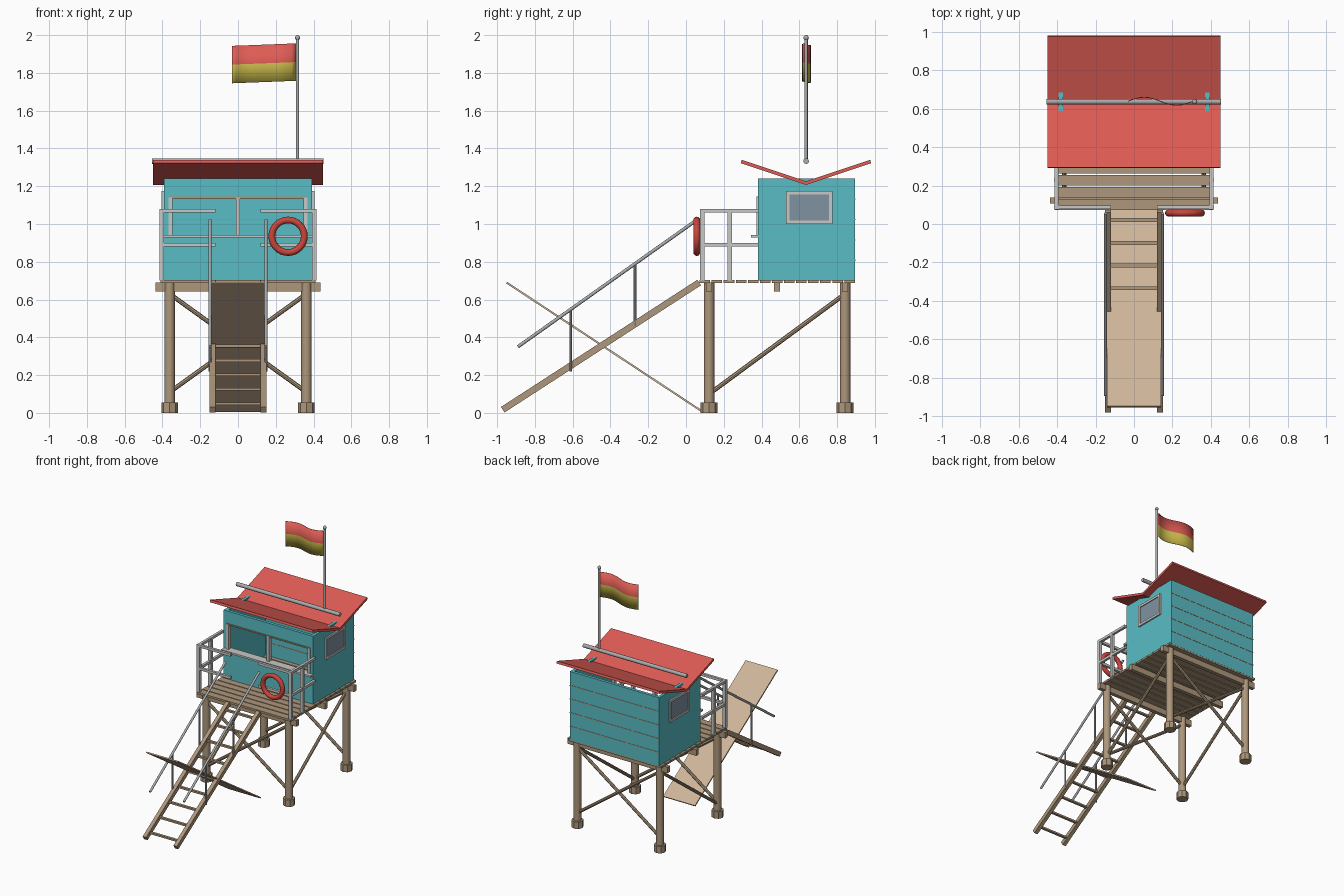
import bpy, bmesh, math
from mathutils import Vector, Matrix

cube = bpy.data.objects.get("Cube")
if cube:
    bpy.data.objects.remove(cube, do_unlink=True)


def material(name, rgb):
    m = bpy.data.materials.new(name)
    m.use_nodes = True
    m.diffuse_color = (*rgb, 1)
    m.node_tree.nodes["Principled BSDF"].inputs["Base Color"].default_value = (*rgb, 1)
    return m


TEAL = material("teal paint", (0.10, 0.51, 0.56))
RED = material("red paint", (0.73, 0.107, 0.089))
WOOD = material("weathered wood", (0.42, 0.31, 0.20))
PALE = material("pale wood", (0.61, 0.456, 0.314))
WHITE = material("light grey paint", (0.58, 0.58, 0.57))
METAL = material("grey metal", (0.40, 0.41, 0.42))
GLASS = material("blue grey glass", (0.21, 0.29, 0.36))
YELLOW = material("yellow cloth", (0.66, 0.55, 0.08))
BUOY = material("buoy red", (0.60, 0.06, 0.045))


def finish(name, bm, *mats, smooth=False):
    mesh = bpy.data.meshes.new(name)
    bm.to_mesh(mesh)
    bm.free()
    for m in mats:
        mesh.materials.append(m)
    ob = bpy.data.objects.new(name, mesh)
    bpy.context.collection.objects.link(ob)
    if smooth:
        bpy.ops.object.select_all(action='DESELECT')
        ob.select_set(True)
        bpy.context.view_layer.objects.active = ob
        bpy.ops.object.shade_smooth_by_angle(angle=math.radians(50))
    return ob


def box(name, mat, xs, ys, zs):
    """Box given by its extent along each axis."""
    lo, hi = Vector((xs[0], ys[0], zs[0])), Vector((xs[1], ys[1], zs[1]))
    bm = bmesh.new()
    bmesh.ops.create_cube(bm, size=1, matrix=Matrix.Translation((lo + hi) / 2)
                          @ Matrix.Diagonal((*(hi - lo), 1)))
    return finish(name, bm, mat)


def beam(name, mat, a, b, width, height):
    """Rectangular bar running from a to b."""
    a, b = Vector(a), Vector(b)
    d = b - a
    bm = bmesh.new()
    bmesh.ops.create_cube(bm, size=1, matrix=Matrix.Translation((a + b) / 2)
                          @ d.to_track_quat('Y', 'Z').to_matrix().to_4x4()
                          @ Matrix.Diagonal((width, d.length, height, 1)))
    return finish(name, bm, mat)


def rod(name, mat, a, b, r, sides=12):
    """Round bar running from a to b."""
    a, b = Vector(a), Vector(b)
    d = b - a
    bm = bmesh.new()
    bmesh.ops.create_cone(bm, cap_ends=True, segments=sides, radius1=r, radius2=r, depth=d.length,
                          matrix=Matrix.Translation((a + b) / 2)
                          @ d.to_track_quat('Z', 'Y').to_matrix().to_4x4())
    return finish(name, bm, mat, smooth=sides > 8)


# Stilts, feet and cross braces
LEG_X, FRONT_Y, BACK_Y = 0.362, 0.122, 0.842
for y, end in ((FRONT_Y, "front"), (BACK_Y, "back")):
    for s, side in ((1, "left"), (-1, "right")):
        x = s * LEG_X
        rod(f"{end}_{side}_leg", WOOD, (x, y, 0), (x, y, 0.69), 0.028)
        rod(f"{end}_{side}_foot", WOOD, (x, y, 0), (x, y, 0.055), 0.044, 8)
        rod(f"{end}_{side}_brace", WOOD, (-x, y, 0.11), (x, y, 0.63), 0.012, 8)
for s, side in ((1, "left"), (-1, "right")):
    rod(f"{side}_side_brace", WOOD, (s * LEG_X, FRONT_Y, 0.10), (s * LEG_X, BACK_Y, 0.63), 0.012, 8)

# Deck joists and planks
for y in (FRONT_Y, 0.482, BACK_Y):
    box("deck_joist", WOOD, (-0.438, 0.438), (y - 0.015, y + 0.015), (0.642, 0.69))
PLANKS = 13
pitch = 0.83 / PLANKS
for i in range(PLANKS):
    y = 0.072 + i * pitch
    box("deck_plank", WOOD, (-0.41, 0.41), (y, y + pitch - 0.008), (0.688, 0.704))

# Cabin walls, with a wide opening in the front
W, F, B, TOP, T = 0.392, 0.38, 0.895, 1.242, 0.024
SILL, HEAD, OPEN = 0.935, 1.14, 0.365
box("cabin_back_wall", TEAL, (-W, W), (B - T, B), (0.7, TOP))
box("front_lower_wall", TEAL, (-W, W), (F, F + T), (0.7, SILL))
box("front_upper_wall", TEAL, (-W, W), (F, F + T), (HEAD, TOP))
for i in range(1, 5):
    z = 0.7 + i * 0.108
    box("plank_seam", WOOD, (-W, W), (B - T - 0.002, B + 0.002), (z - 0.003, z + 0.003))
for s, side in ((1, "left"), (-1, "right")):
    inner, outer = sorted((s * (W - T), s * W)), s * W
    box(f"cabin_{side}_wall", TEAL, inner, (F, B), (0.7, TOP))
    # Side window with its frame
    proud = sorted((outer, outer + s * 0.012))
    box(f"{side}_window_glass", GLASS, sorted((outer, outer + s * 0.005)), (0.54, 0.765), (1.01, 1.165))
    for y in (0.53, 0.757):
        box(f"{side}_window_stile", WHITE, proud, (y, y + 0.018), (1.0, 1.175))
    for z in (1.0, 1.157):
        box(f"{side}_window_rail", WHITE, proud, (0.53, 0.775), (z, z + 0.018))

# Front opening trim and counter
for x in (-OPEN + 0.008, 0, OPEN - 0.008):
    box("opening_post", WHITE, (x - 0.011, x + 0.011), (F - 0.006, F + T), (SILL, HEAD))
box("opening_header", WOOD, (-OPEN, OPEN), (F - 0.006, F + T), (HEAD - 0.005, HEAD + 0.005))
box("counter_shelf", WHITE, (-W, W), (0.345, 0.412), (SILL - 0.007, SILL + 0.007))

# Roof sloping down to a central valley
bm = bmesh.new()
outline = [(0.29, 1.322), (0.635, 1.207), (0.98, 1.322), (0.975, 1.34), (0.635, 1.226), (0.295, 1.34)]
face = bm.faces.new([bm.verts.new((-0.45, y, z)) for y, z in outline])
side = bmesh.ops.extrude_face_region(bm, geom=[face])
bmesh.ops.translate(bm, vec=(0.9, 0, 0),
                    verts=[v for v in side["geom"] if isinstance(v, bmesh.types.BMVert)])
bmesh.ops.recalc_face_normals(bm, faces=bm.faces)
finish("roof", bm, RED)
rod("roof_pole", METAL, (-0.455, 0.636, 1.333), (0.452, 0.636, 1.333), 0.015)

# Flag pole, finial and waving two-colour flag
POLE_X, POLE_Y = 0.315, 0.636
rod("flag_pole", METAL, (POLE_X, POLE_Y, 1.33), (POLE_X, POLE_Y, 1.985), 0.009)
bm = bmesh.new()
bmesh.ops.create_uvsphere(bm, u_segments=12, v_segments=8, radius=0.014,
                          matrix=Matrix.Translation((POLE_X, POLE_Y, 1.986)))
finish("flag_pole_finial", bm, METAL, smooth=True)
bm = bmesh.new()
bmesh.ops.create_grid(bm, x_segments=16, y_segments=2, size=0.5)
for f in bm.faces:
    f.material_index = 0 if f.calc_center_median().y > 0 else 1
for v in bm.verts:
    t, h = 0.5 - v.co.x, v.co.y
    v.co = (0.306 - 0.337 * t, POLE_Y - 0.021 * math.sin(t * math.tau), 1.857 + 0.198 * h - 0.013 * t)
flag = finish("flag", bm, RED, YELLOW, smooth=True)
flag.modifiers.new("thickness", 'SOLIDIFY').thickness = 0.004

# Deck railings
for s, side in ((1, "left"), (-1, "right")):
    x = s * 0.403
    for y in (0.087, 0.231):
        box(f"{side}_rail_post", WHITE, (x - 0.012, x + 0.012), (y - 0.012, y + 0.012), (0.7, 1.08))
    for z in (0.89, 1.07):
        beam(f"{side}_side_rail", WHITE, (x, 0.077, z), (x, F + 0.004, z), 0.02, 0.02)
        beam(f"{side}_front_rail", WHITE, (x, 0.087, z), (s * 0.12, 0.087, z), 0.02, 0.02)

# Lifebuoy hung on the front rail
bm = bmesh.new()
RINGS, SIDES = 32, 10
loops = []
for i in range(RINGS):
    a = i * math.tau / RINGS
    ring = []
    for j in range(SIDES):
        b = j * math.tau / SIDES
        r = 0.086 + 0.018 * math.cos(b)
        ring.append(bm.verts.new((0.265 + r * math.cos(a), 0.057 + 0.018 * math.sin(b),
                                  0.935 + r * math.sin(a))))
    loops.append(ring)
for i in range(RINGS):
    p, q = loops[i], loops[(i + 1) % RINGS]
    for j in range(SIDES):
        k = (j + 1) % SIDES
        bm.faces.new((p[j], p[k], q[k], q[j]))
bmesh.ops.recalc_face_normals(bm, faces=bm.faces)
finish("lifebuoy", bm, BUOY, smooth=True)

# Access ladder with rungs and handrails
for s, side in ((1, "left"), (-1, "right")):
    beam(f"{side}_stringer", WOOD, (s * 0.135, 0.07, 0.69), (s * 0.135, -0.97, 0.017), 0.03, 0.035)
    x = s * 0.148
    rod(f"{side}_handrail", METAL, (x, 0.055, 1.02), (x, -0.89, 0.35), 0.009, 10)
    for y, z in ((-0.27, 0.46), (-0.61, 0.22)):
        rod(f"{side}_handrail_post", METAL, (x, y, z), (x, y, z + 0.33), 0.007, 8)
for i in range(9):
    y, z = 0.02 - 0.118 * i, 0.66 - 0.0765 * i
    box("ladder_rung", WOOD, (-0.13, 0.13), (y - 0.01, y + 0.01), (z - 0.007, z + 0.007))

# Loose board crossing the ladder
beam("ramp_board", PALE, (0, -0.95, 0.69), (0, 0.085, 0.008), 0.28, 0.01)
